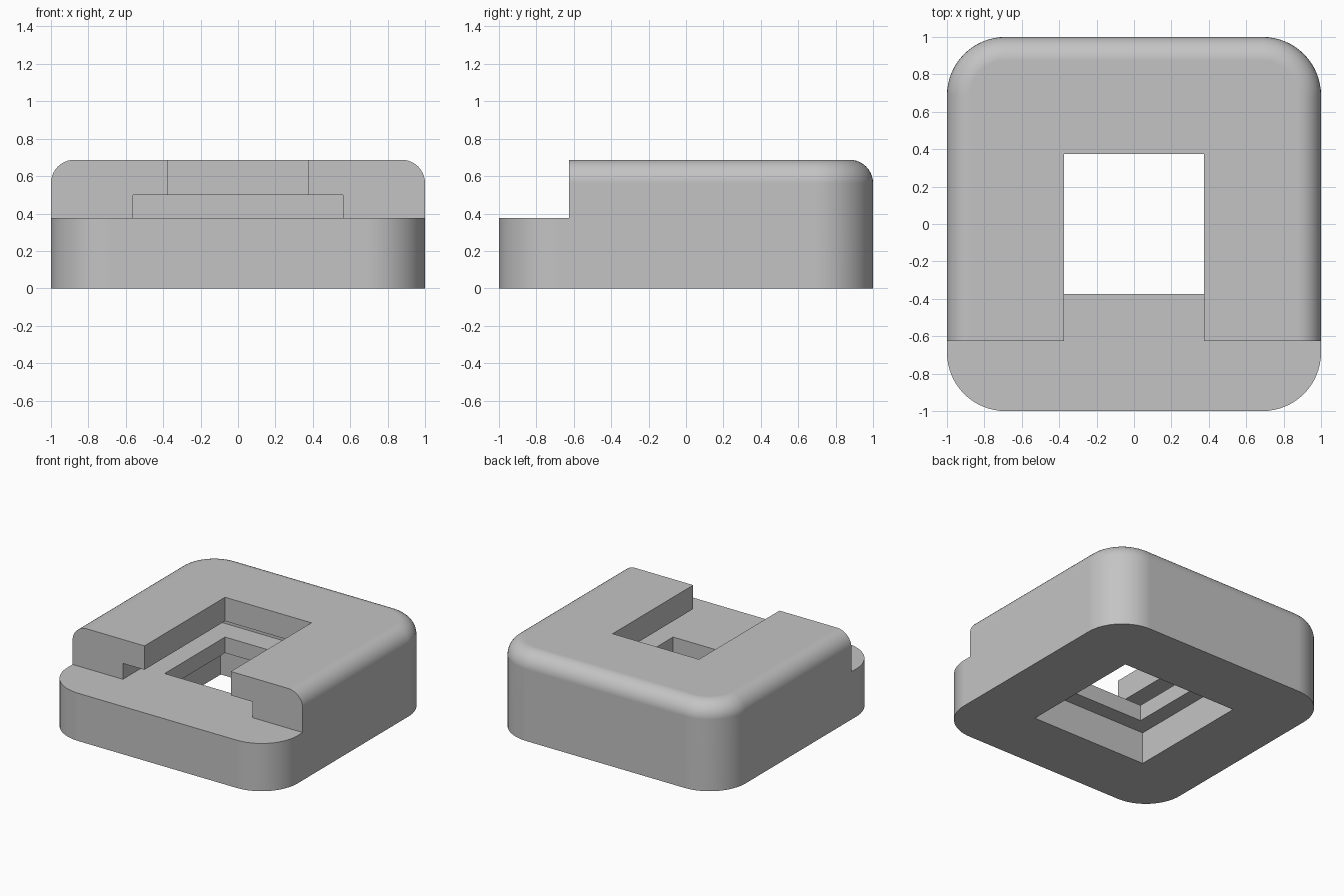
import bpy
import bmesh
import math

if "Cube" in bpy.data.objects:
    bpy.data.objects.remove(bpy.data.objects["Cube"], do_unlink=True)

HEIGHT = 0.6875
PLATE = 0.375       # height of the front lip and the slot floor
INNER = 0.375       # half width of the square hole and narrow slot
UNDERCUT = 0.5625   # half width of the wide slot
FAR = 1.5           # beyond the body


def box_mesh(bm, lo, hi):
    """Add an axis-aligned box between two corners."""
    verts = bmesh.ops.create_cube(bm, size=1)["verts"]
    for v in verts:
        for i in range(3):
            v.co[i] = hi[i] if v.co[i] > 0 else lo[i]


def make_object(name, bm):
    bmesh.ops.recalc_face_normals(bm, faces=bm.faces)
    mesh = bpy.data.meshes.new(name)
    bm.to_mesh(mesh)
    bm.free()
    obj = bpy.data.objects.new(name, mesh)
    bpy.context.collection.objects.link(obj)
    return obj


def round_edges(bm, edges, radius, segments):
    bmesh.ops.bevel(bm, geom=edges, offset=radius, offset_type='OFFSET',
                    segments=segments, profile=0.5, affect='EDGES')


# Body block: rounded corners, then a fillet around the top rim
bm = bmesh.new()
box_mesh(bm, (-1, -1, 0), (1, 1, HEIGHT))
uprights = [e for e in bm.edges
            if abs(e.verts[0].co.z - e.verts[1].co.z) > 0.1]
round_edges(bm, uprights, 0.3125, 16)
rim = [e for e in bm.edges if all(v.co.z > HEIGHT - 0.001 for v in e.verts)]
round_edges(bm, rim, 0.125, 10)
body = make_object("slotted_body", bm)

# Cuts: bottom recess, through hole, wide slot, narrow slot, front step
cuts = {
    "bottom_recess": ((-0.5, -0.5, -0.2), (0.5, 0.5, 0.25)),
    "through_hole": ((-INNER, -INNER, 0.2), (INNER, INNER, 0.42)),
    "wide_slot": ((-UNDERCUT, -FAR, PLATE), (UNDERCUT, UNDERCUT, 0.5)),
    "narrow_slot": ((-INNER, -FAR, 0.45), (INNER, INNER, 1)),
    "front_step": ((-FAR, -FAR, PLATE), (FAR, -0.625, 1)),
}
cutters = []
for name, (lo, hi) in cuts.items():
    bm = bmesh.new()
    box_mesh(bm, lo, hi)
    cutter = make_object(name + "_cutter", bm)
    cutter.hide_render = True
    cutters.append(cutter)
    mod = body.modifiers.new(name, 'BOOLEAN')
    mod.operation = 'DIFFERENCE'
    mod.solver = 'EXACT'
    mod.object = cutter

# Bake the cuts and drop the cutters
graph = bpy.context.evaluated_depsgraph_get()
baked = bpy.data.meshes.new_from_object(body.evaluated_get(graph))
body.modifiers.clear()
body.data = baked
body.data.name = "slotted_body"
for cutter in cutters:
    bpy.data.objects.remove(cutter, do_unlink=True)

# Plain grey material
grey = bpy.data.materials.new("plain_grey")
grey.use_nodes = True
colour = (0.55, 0.55, 0.55, 1)
grey.diffuse_color = colour
grey.node_tree.nodes["Principled BSDF"].inputs["Base Color"].default_value = colour
body.data.materials.clear()
body.data.materials.append(grey)

# Smooth rounded edges, crisp cuts
bpy.ops.object.select_all(action='DESELECT')
body.select_set(True)
bpy.context.view_layer.objects.active = body
bpy.ops.object.shade_smooth_by_angle(angle=math.radians(30))
weighted = body.modifiers.new("even_shading", 'WEIGHTED_NORMAL')
weighted.keep_sharp = True
